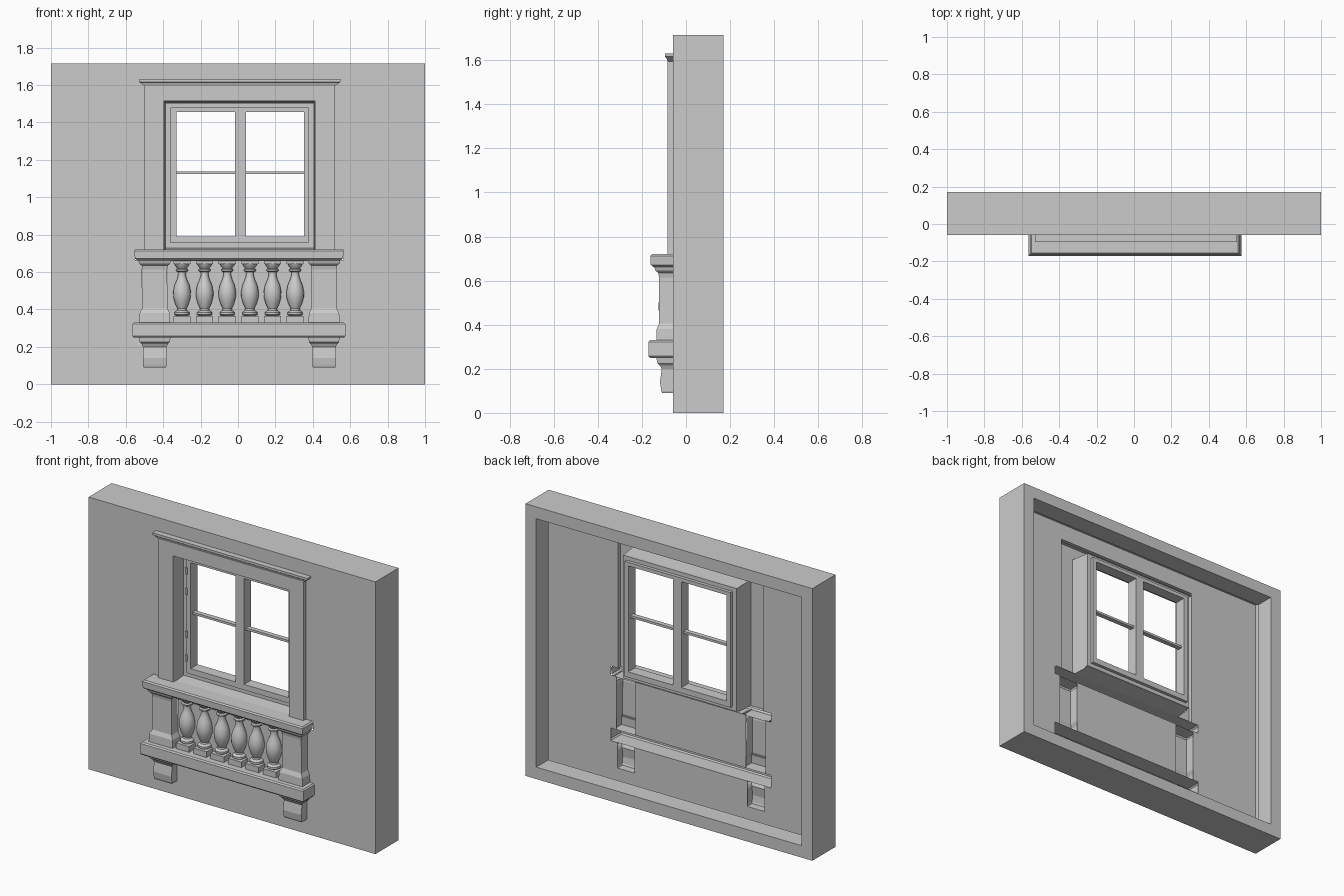
import bpy, bmesh, math
from mathutils import Vector

if "Cube" in bpy.data.objects:
    bpy.data.objects.remove(bpy.data.objects["Cube"])

WALL_Y, BACK_Y, TOP = -0.06, 0.17, 1.715


def finish(name, bm, smooth=False):
    bmesh.ops.remove_doubles(bm, verts=bm.verts, dist=1e-5)
    bmesh.ops.recalc_face_normals(bm, faces=bm.faces)
    me = bpy.data.meshes.new(name)
    bm.to_mesh(me)
    bm.free()
    ob = bpy.data.objects.new(name, me)
    bpy.context.collection.objects.link(ob)
    if smooth:
        bpy.ops.object.select_all(action='DESELECT')
        ob.select_set(True)
        bpy.context.view_layer.objects.active = ob
        bpy.ops.object.shade_smooth_by_angle(angle=math.radians(35))
    return ob


def face(bm, *pts):
    bm.faces.new([bm.verts.new(p) for p in pts])


def loft(bm, rows, closed=False):
    """Quads between successive rows of points."""
    for a, b in zip(rows, rows[1:]):
        n = len(a)
        for i in range(n if closed else n - 1):
            j = (i + 1) % n
            face(bm, a[i], a[j], b[j], b[i])


def shell(name, cx, sections, bottom=True, top=True):
    """Stacked three-sided sections (z, half width, front y), open at the back."""
    bm = bmesh.new()
    rows = [[(cx - w, WALL_Y, z), (cx - w, y, z), (cx + w, y, z), (cx + w, WALL_Y, z)]
            for z, w, y in sections]
    loft(bm, rows)
    if bottom:
        face(bm, *rows[0])
    if top:
        face(bm, *rows[-1])
    return finish(name, bm)


def box(bm, x0, x1, y0, y1, z0, z1):
    r = [[(x0, y, z0), (x1, y, z0), (x1, y, z1), (x0, y, z1)] for y in (y0, y1)]
    loft(bm, r, True)
    face(bm, *r[0])
    face(bm, *r[1])


# wall sheet, open behind every raised part
PED = (-0.445, 0.46)
holes = [(-.5, .515, .72, 1.61), (-.55, .565, .665, .72), (-.55, .565, .25, .33)]
for c in PED:
    holes += [(c - .067, c + .067, .33, .665), (c - .06, c + .06, .09, .25)]
xs = sorted({-1, 1} | {v for h in holes for v in h[:2]})
zs = sorted({0, TOP} | {v for h in holes for v in h[2:]})
bm = bmesh.new()
for x0, x1 in zip(xs, xs[1:]):
    for z0, z1 in zip(zs, zs[1:]):
        mx, mz = (x0 + x1) / 2, (z0 + z1) / 2
        if not any(a < mx < b and c < mz < d for a, b, c, d in holes):
            face(bm, (x0, WALL_Y, z0), (x1, WALL_Y, z0), (x1, WALL_Y, z1), (x0, WALL_Y, z1))
finish("wall_face", bm)

# wall edges and rear rim
bm = bmesh.new()
ring = lambda i, y: [(-1 + i, y, i), (1 - i, y, i), (1 - i, y, TOP - i), (-1 + i, y, TOP - i)]
loft(bm, [ring(0, WALL_Y), ring(0, BACK_Y), ring(.075, BACK_Y), ring(.075, .05)], True)
finish("wall_rim", bm)

# window casing with deep reveal
bm = bmesh.new()
loft(bm, [[(l, y, .72), (l, y, t), (r, y, t), (r, y, .72)] for l, r, t, y in (
    (-.5, .515, 1.61, WALL_Y), (-.5, .515, 1.61, -.083),
    (-.395, .412, 1.515, -.083), (-.388, .405, 1.505, .03))])
finish("window_casing", bm)
shell("cornice", .01, [(1.595, .51, -.083), (1.612, .53, -.09), (1.616, .538, -.096),
                       (1.63, .54, -.096)])

# sill running back to the window
bm = bmesh.new()
face(bm, (-.39, WALL_Y, .72), (.41, WALL_Y, .72), (.405, .03, .73), (-.388, .03, .73))
finish("window_sill", bm)

# window: outer frame, two sashes, glazing bars, hinges
bm = bmesh.new()


def frame(x0, x1, z0, z1, t, y0, y1):
    rects = [[(x0 + i, y, z0 + i), (x1 - i, y, z0 + i), (x1 - i, y, z1 - i), (x0 + i, y, z1 - i)]
             for i, y in ((0, y0), (t, y0), (t, y1), (0, y1), (0, y0))]
    loft(bm, rects, True)


frame(-.388, .405, .73, 1.505, .032, .01, .05)
for x0, x1, p0, p1 in ((-.36, .012, -.33, -.017), (.012, .378, .042, .353)):
    box(bm, x0, p0, .0, .07, .755, 1.48)
    box(bm, p1, x1, .0, .07, .755, 1.48)
    box(bm, p0, p1, .0, .07, .755, .79)
    box(bm, p0, p1, .0, .07, 1.457, 1.48)
    box(bm, p0, p1, .02, .05, 1.124, 1.138)
for x in (-.357, .374):
    for z in (.85, 1.0, 1.27, 1.4):
        box(bm, x - .006, x + .006, -.008, .01, z - .02, z + .02)
finish("window_frame", bm)

# balcony rail and slab
shell("hand_rail", .005, [(.66, .54, -.145), (.672, .556, -.16), (.712, .56, -.162),
                          (.72, .552, -.155)])
shell("balcony_slab", .005, [(.25, .562, -.163), (.258, .569, -.17), (.322, .569, -.17),
                             (.33, .562, -.163)])

# end pedestals and brackets
for side, c in zip(("left", "right"), PED):
    shell(side + "_pedestal", c, [(.33, .083, -.135), (.38, .081, -.133), (.405, .068, -.122),
                                  (.615, .066, -.122), (.635, .07, -.126), (.645, .082, -.138),
                                  (.665, .088, -.145)], False, False)
    shell(side + "_bracket", c, [(.09, .06, -.108), (.1, .063, -.112), (.14, .063, -.118),
                                 (.2, .063, -.11), (.215, .07, -.118), (.225, .08, -.13),
                                 (.25, .084, -.134)], True, False)

# six half-relief balusters between square blocks
profile = [(.028, .365), (.04, .372), (.04, .385), (.026, .395), (.024, .405), (.036, .43),
           (.046, .465), (.047, .495), (.04, .53), (.027, .56), (.02, .585), (.021, .6),
           (.032, .606), (.032, .614), (.024, .62), (.036, .635), (.04, .645)]
CY = -.078
for k in range(6):
    cx = .003 + (k - 2.5) * .121
    bm = bmesh.new()
    rows = [[(cx + r * math.cos(a), CY + r * math.sin(a), z)
             for a in (i * math.tau / 20 for i in range(20))] for r, z in profile]
    loft(bm, rows, True)
    for w, z0, z1 in ((.046, .33, .366), (.046, .643, .662)):
        box(bm, cx - w, cx + w, CY - w, CY + w, z0, z1)
    bmesh.ops.remove_doubles(bm, verts=bm.verts, dist=1e-5)
    bmesh.ops.bisect_plane(bm, geom=bm.verts[:] + bm.edges[:] + bm.faces[:],
                           plane_co=Vector((0, WALL_Y, 0)), plane_no=Vector((0, 1, 0)),
                           clear_outer=True)
    finish("baluster_%d" % (k + 1), bm, True)
